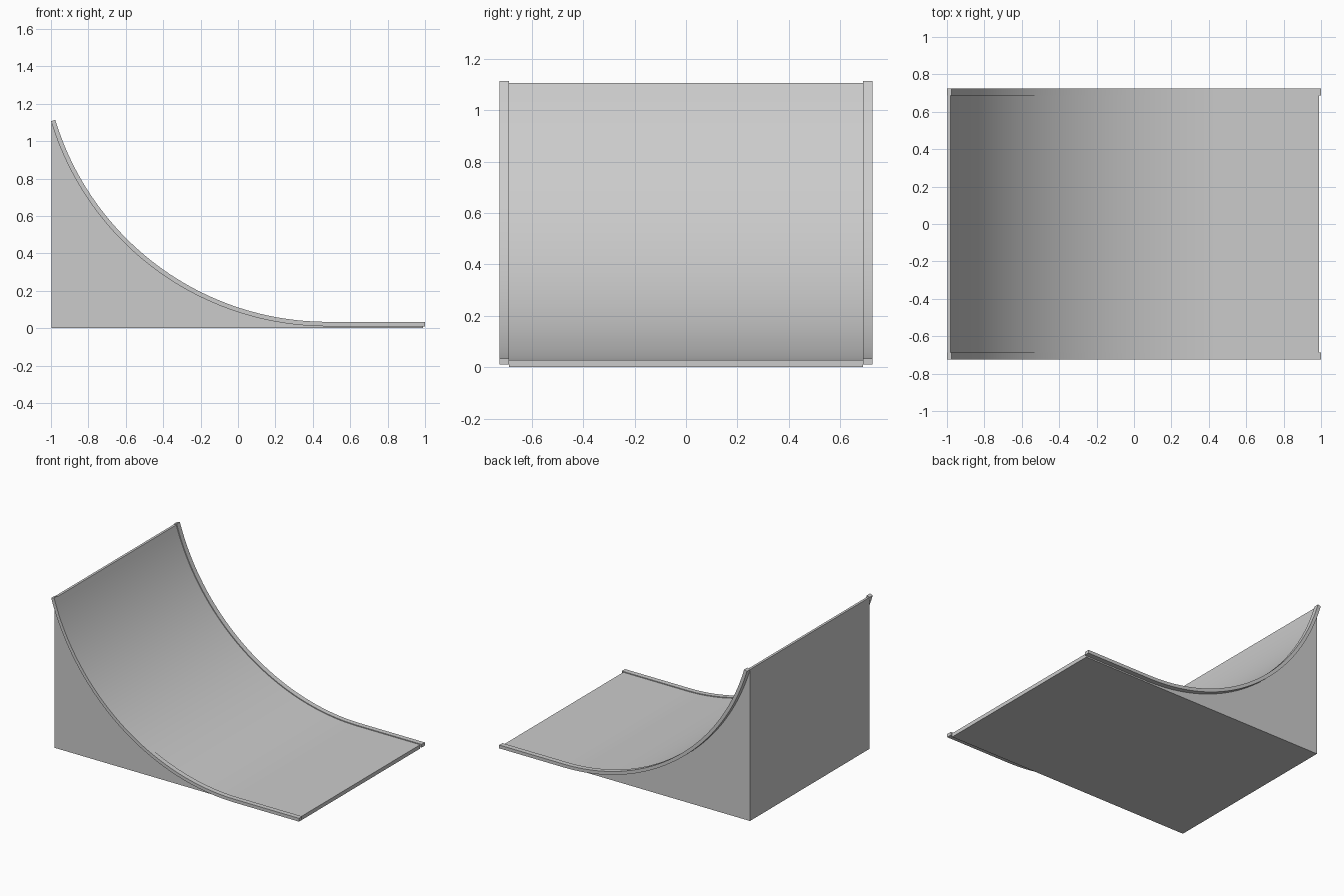
import bpy, bmesh
from math import sin, cos

if "Cube" in bpy.data.objects:
    bpy.data.objects.remove(bpy.data.objects["Cube"])

CX, CZ = 0.478, 1.554      # centre of the ramp curve
SEG = 48


def arc(radius, end):
    """Curve points from the high end down to the flat."""
    return [(CX - radius * sin(end * (1 - i / SEG)),
             CZ - radius * cos(end * (1 - i / SEG))) for i in range(SEG + 1)]


def extrude_profile(name, pts, y0, y1):
    """Extrude an xz outline along y."""
    bm = bmesh.new()
    face = bm.faces.new([bm.verts.new((x, y0, z)) for x, z in pts])
    ext = bmesh.ops.extrude_face_region(bm, geom=[face])
    verts = [v for v in ext["geom"] if isinstance(v, bmesh.types.BMVert)]
    bmesh.ops.translate(bm, verts=verts, vec=(0, y1 - y0, 0))
    bmesh.ops.recalc_face_normals(bm, faces=bm.faces)
    mesh = bpy.data.meshes.new(name)
    bm.to_mesh(mesh)
    bm.free()
    obj = bpy.data.objects.new(name, mesh)
    bpy.context.collection.objects.link(obj)
    bpy.ops.object.select_all(action='DESELECT')
    obj.select_set(True)
    bpy.context.view_layer.objects.active = obj
    bpy.ops.object.shade_smooth_by_angle(angle=0.5)
    return obj


# Solid ramp body with curved riding surface
surface = arc(1.526, 1.272)
body = [(-0.998, 0), (-0.998, surface[0][1])] + surface
body += [(0.988, CZ - 1.526), (0.988, 0)]
extrude_profile("ramp_body", body, -0.688, 0.688)

# Raised edge rails following the curve on both sides
top, bottom = arc(1.520, 1.277), arc(1.544, 1.277)
rail = top + [(1.0, CZ - 1.520), (1.0, CZ - 1.544)] + bottom[::-1]
for side, y0, y1 in (("front", -0.725, -0.688), ("back", 0.688, 0.725)):
    extrude_profile(side + "_rail", rail, y0, y1)
